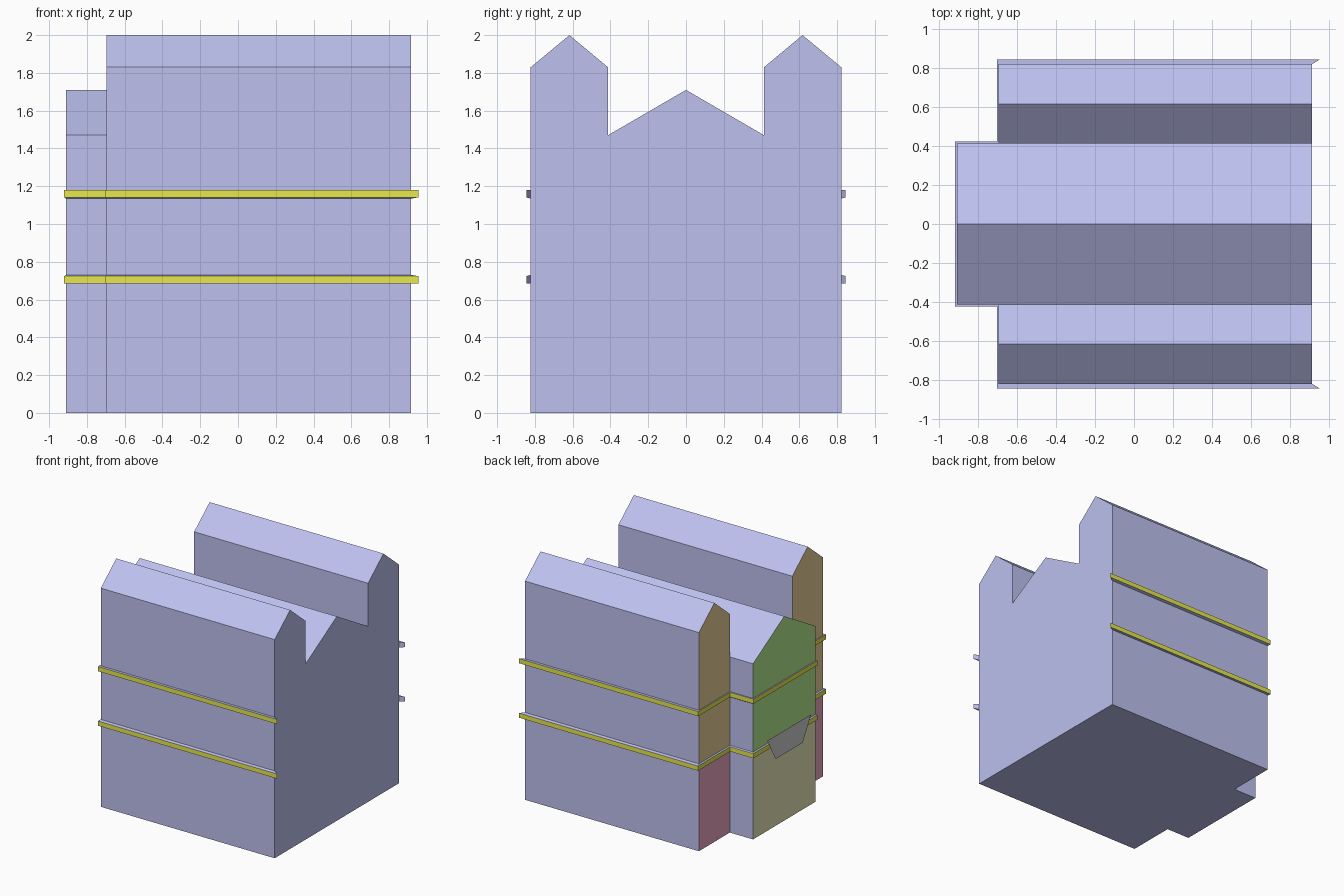
import bpy, bmesh

if "Cube" in bpy.data.objects:
    bpy.data.objects.remove(bpy.data.objects["Cube"])

X_BACK, X_WING, X_PORCH = 0.915, -0.695, -0.91
Y_MID, Y_OUT = 0.413, 0.822
SPLIT = 0.71


def material(name, rgb):
    m = bpy.data.materials.new(name)
    m.diffuse_color = (*rgb, 1)
    m.use_nodes = True
    m.node_tree.nodes["Principled BSDF"].inputs["Base Color"].default_value = m.diffuse_color
    return m


blue = material("blue_wall", (0.51, 0.53, 0.86))
yellow = material("yellow_trim", (0.80, 0.80, 0.08))
brown = material("brown_facade", (0.80, 0.63, 0.31))
maroon = material("maroon_facade", (0.80, 0.38, 0.52))
green = material("green_facade", (0.45, 0.80, 0.26))
olive = material("olive_facade", (0.80, 0.78, 0.48))


def finish(bm, name, mats):
    me = bpy.data.meshes.new(name)
    bm.to_mesh(me)
    bm.free()
    for m in mats:
        me.materials.append(m)
    ob = bpy.data.objects.new(name, me)
    bpy.context.collection.objects.link(ob)
    return ob


def face(bm, pts, mat=0):
    f = bm.faces.new([bm.verts.new(p) for p in pts])
    f.material_index = mat
    return f


def strip(bm, profile, x0, x1):
    # quads swept along x from a y-z profile
    for (ya, za), (yb, zb) in zip(profile, profile[1:]):
        face(bm, [(x0, ya, za), (x0, yb, zb), (x1, yb, zb), (x1, ya, za)])


# Building shell: middle hall with projecting front bay, two tall gabled wings
bm = bmesh.new()
wing = [(Y_MID, 1.47), (Y_MID, 1.83), (0.617, 2.0), (Y_OUT, 1.83), (Y_OUT, 0)]
roof = [(-Y_MID, 1.47), (0, 1.71), (Y_MID, 1.47)]
strip(bm, roof, X_WING, X_BACK)
strip(bm, [(-Y_MID, 0)] + roof + [(Y_MID, 0)], X_PORCH, X_WING)
face(bm, [(X_PORCH, y, z) for y, z in [(-Y_MID, 0)] + roof + [(Y_MID, 0)]])
for s in (-1, 1):
    prof = [(s * y, z) for y, z in wing]
    strip(bm, prof, X_WING, X_BACK)
    face(bm, [(X_WING, y, z) for y, z in prof + [(s * Y_MID, 0)]])
# Flat rear wall and base
left = [(-y, z) for y, z in reversed(wing)]
face(bm, [(X_BACK, y, z) for y, z in left + [(0, 1.71)] + wing])
half = [(X_BACK, Y_OUT), (X_WING, Y_OUT), (X_WING, Y_MID), (X_PORCH, Y_MID)]
plan = half + [(x, -y) for x, y in reversed(half)]
face(bm, [(x, y, 0) for x, y in plan])
bmesh.ops.remove_doubles(bm, verts=bm.verts[:], dist=0.0005)
bmesh.ops.bisect_plane(bm, geom=bm.verts[:] + bm.edges[:] + bm.faces[:],
                       plane_co=(0, 0, SPLIT), plane_no=(0, 0, 1))
bmesh.ops.recalc_face_normals(bm, faces=bm.faces[:])
# Coloured storeys on the gabled facade
for f in bm.faces:
    if f.normal.x < -0.9:
        c = f.calc_center_median()
        bay = abs(c.y) < Y_MID - 0.05
        f.material_index = (3 if bay else 1) + (0 if c.z > SPLIT else 1)
finish(bm, "building", [blue, brown, maroon, green, olive])

# Trim ledges following the walls, mitred at the rear ends
outer_half = [(0.955, 0.845), (-0.705, 0.845), (-0.705, 0.423), (-0.92, 0.423)]
outer = outer_half + [(x, -y) for x, y in reversed(outer_half)]


def ledge(name, in_low, in_high, out_low, out_high):
    bm = bmesh.new()
    rows = [[(*i, in_low), (*o, out_low), (*o, out_high), (*i, in_high)]
            for i, o in zip(plan, outer)]
    for a, b in zip(rows, rows[1:]):
        for k in range(3):
            face(bm, [a[k], a[k + 1], b[k + 1], b[k]], 1 if k == 1 else 0)
    face(bm, rows[0][::-1])
    face(bm, rows[-1])
    bmesh.ops.remove_doubles(bm, verts=bm.verts[:], dist=0.0005)
    bmesh.ops.recalc_face_normals(bm, faces=bm.faces[:])
    finish(bm, name, [blue, yellow])


ledge("lower_ledge", 0.685, 0.731, 0.685, 0.724)
ledge("upper_ledge", 1.134, 1.18, 1.141, 1.18)

# Thin grey sign panel in front of the bay
bm = bmesh.new()
face(bm, [(-0.955, y, z) for y, z in
          [(-0.18, 0.595), (-0.29, 0.79), (0.29, 0.79), (0.18, 0.595)]])
finish(bm, "sign_panel", [])
